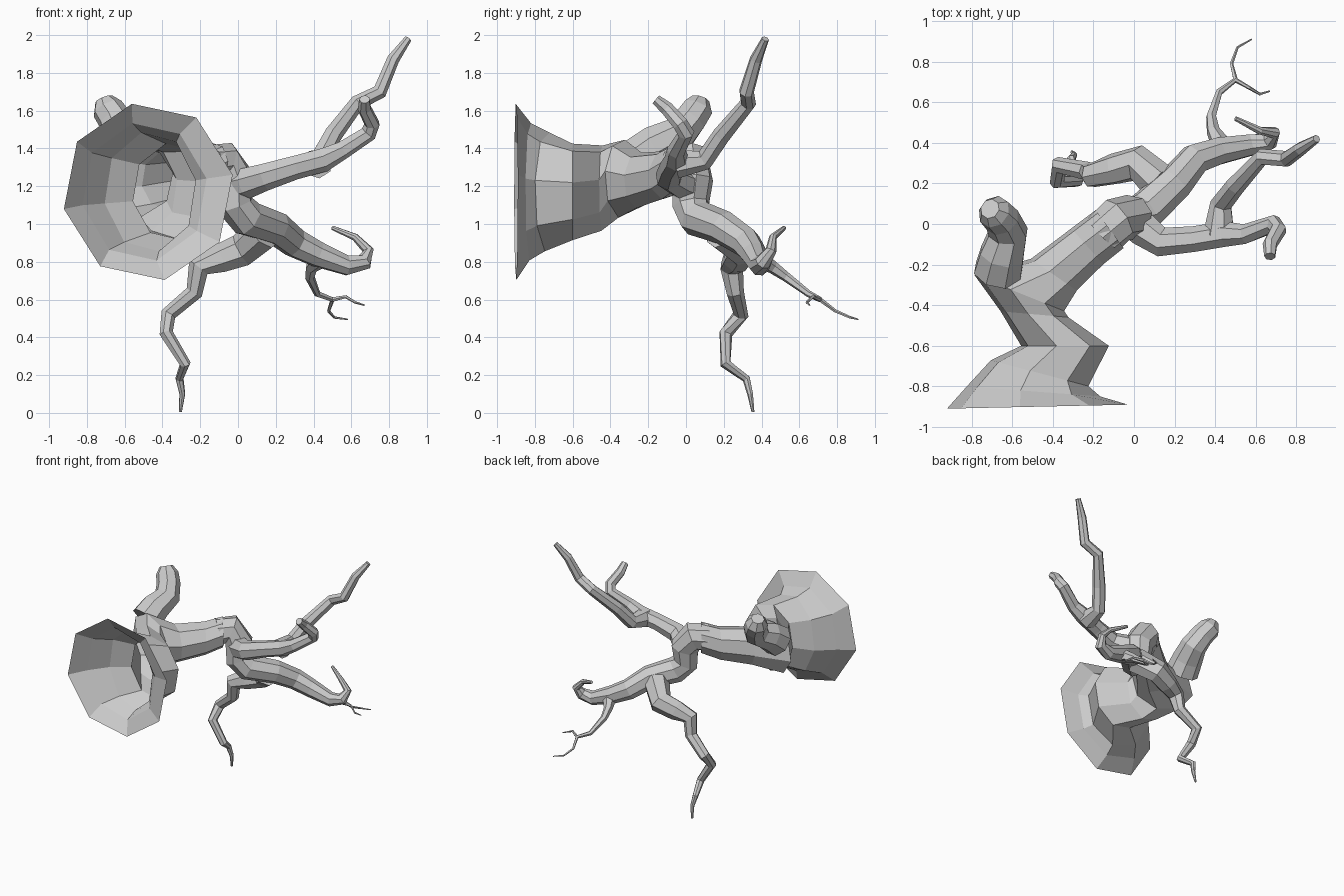
import bpy, math
from mathutils import Vector


def make(name, rings, caps):
    n = len(rings[0])
    verts = [p for r in rings for p in r]
    faces = [(i * n + j, i * n + (j + 1) % n, (i + 1) * n + (j + 1) % n, (i + 1) * n + j)
             for i in range(len(rings) - 1) for j in range(n)]
    if caps:
        faces += [tuple(range(n))[::-1], tuple(range(len(verts) - n, len(verts)))]
    me = bpy.data.meshes.new(name)
    me.from_pydata(verts, [], faces)
    ob = bpy.data.objects.new(name, me)
    bpy.context.collection.objects.link(ob)
    return ob


def branch(name, path, n=6):
    """Faceted tube through (x, y, z, radius) points."""
    pts = [Vector(p[:3]) for p in path]
    u = Vector((0.31, 0.2, 0.93))
    rings = []
    for i, p in enumerate(pts):
        d0 = (p - pts[i - 1]).normalized() if i else Vector()
        d1 = (pts[i + 1] - p).normalized() if i < len(pts) - 1 else Vector()
        t = (d0 + d1).normalized()
        u = (u - t * u.dot(t)).normalized()
        v = t.cross(u)
        rings.append([p + path[i][3] * (u * math.cos(a) + v * math.sin(a))
                      for a in (2 * math.pi * k / n for k in range(n))])
    return make(name, rings, True)


# Hollow flared trunk: left x, y, right x, y, centre z, half height
sections = [(-.93, -.91, -.02, -.89, 1.17, .475),
            (-.83, -.80, -.16, -.85, 1.17, .37),
            (-.71, -.67, -.22, -.80, 1.17, .32),
            (-.56, -.60, -.12, -.60, 1.17, .26),
            (-.66, -.43, -.32, -.46, 1.19, .23),
            (-.79, -.25, -.34, -.43, 1.24, .21),
            (-.51, -.17, -.28, -.33, 1.23, .15),
            (-.31, -.02, -.15, -.20, 1.26, .13),
            (-.19, .07, -.05, -.12, 1.31, .12)]
rings = []
for lx, ly, rx, ry, z, h in sections:
    c = Vector(((lx + rx) / 2, (ly + ry) / 2, z))
    half = Vector(((rx - lx) / 2, (ry - ly) / 2, 0))
    rings.append([c + half * math.cos(a) + Vector((0, 0, h * math.sin(a)))
                  for a in (math.radians(11 + 45 * k) for k in range(8))])
make("flared_trunk", rings, False)

# Broken stub
branch("stub", [(-.67, -.24, 1.35, .125), (-.65, -.15, 1.42, .115), (-.62, -.04, 1.475, .1),
                (-.65, .02, 1.55, .09), (-.69, .06, 1.61, .085), (-.71, .075, 1.66, .05)], 8)

# Trunk bending down into the lower limb
branch("lower_limb", [(-.15, -.05, 1.31, .11), (-.08, .02, 1.325, .115), (-.015, .035, 1.23, .11),
                      (-.015, .025, 1.1, .1), (.05, .06, 1.03, .1), (.2, .2, .98, .09),
                      (.3, .32, .90, .08), (.42, .36, .84, .07), (.58, .39, .78, .055),
                      (.67, .41, .80, .045), (.69, .45, .86, .03), (.62, .46, .93, .02),
                      (.5, .52, .98, .012)], 8)

# Upper limb with its two forks
branch("upper_limb", [(-.03, .04, 1.2, .09), (.05, -.03, 1.22, .085), (.14, -.09, 1.25, .075),
                      (.3, -.075, 1.3, .065), (.45, -.05, 1.34, .065), (.55, -.05, 1.39, .05),
                      (.69, .0, 1.48, .045), (.71, -.03, 1.53, .042), (.67, -.1, 1.61, .037),
                      (.67, -.16, 1.66, .028)], 7)
branch("upper_fork", [(.42, -.05, 1.32, .08), (.43, .1, 1.34, .055), (.5, .19, 1.47, .05),
                      (.63, .33, 1.64, .042), (.75, .32, 1.70, .04), (.82, .37, 1.87, .034),
                      (.9, .42, 1.98, .02)], 7)

# Hanging branch
branch("hanging_branch", [(.14, .19, .96, .1), (.02, .3, .86, .09), (-.1, .27, .815, .078),
                          (-.21, .24, .77, .062), (-.23, .26, .64, .047), (-.37, .29, .52, .042),
                          (-.38, .21, .42, .037), (-.28, .21, .26, .03), (-.31, .32, .18, .022),
                          (-.295, .34, .1, .016), (-.305, .355, .005, .008)], 7)

# Thin twigs
branch("twig", [(.44, .37, .82, .055), (.39, .46, .77, .034), (.38, .53, .72, .026),
                (.42, .65, .63, .018), (.5, .71, .60, .014), (.57, .67, .615, .009),
                (.62, .64, .585, .007), (.67, .655, .57, .004)], 6)
branch("twig_fork", [(.5, .71, .60, .012), (.48, .79, .54, .009), (.51, .87, .505, .007),
                     (.58, .91, .495, .004)], 5)
